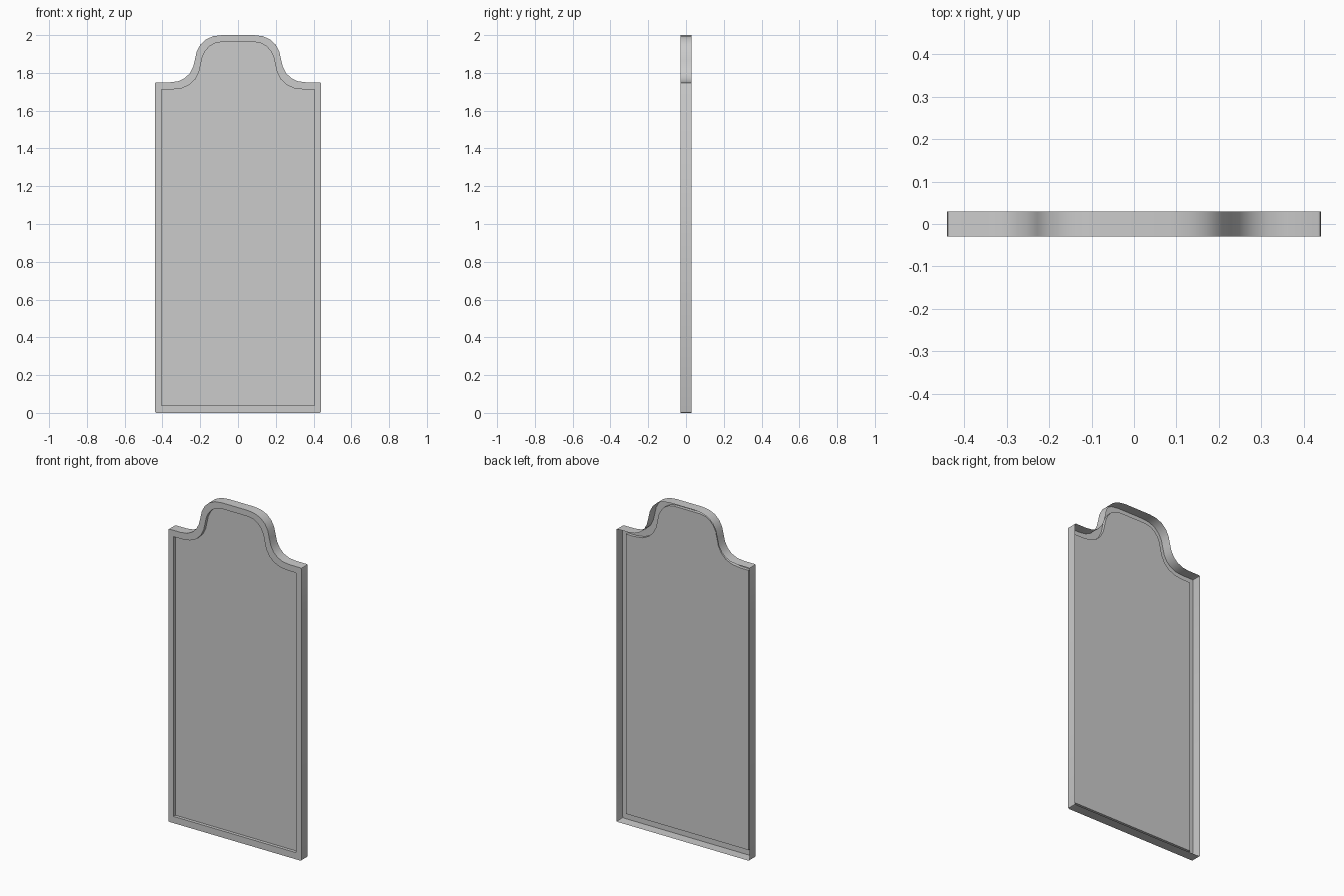
import bpy, bmesh, math
from mathutils import Vector
from mathutils.geometry import interpolate_bezier

if "Cube" in bpy.data.objects:
    bpy.data.objects.remove(bpy.data.objects["Cube"])

FRONT, BACK, PANEL = -0.03, 0.03, -0.011
SEG = 6


def curve(points):
    return [tuple(p) for p in interpolate_bezier(*[Vector(p) for p in points], SEG)]


def outline(corner_top, corner_bottom, convex, concave):
    """Closed loop of (x, z): right half from the crown down, then mirrored."""
    half = curve(convex) + curve(concave)[1:] + corner_top + corner_bottom
    return half + [(-x, z) for x, z in reversed(half)]


# Outer edge with tiny rounded corners
r = 0.004
outer = outline(
    [(0.44 - 2 * r, 1.75), (0.44 - r * 0.6, 1.75 - r * 0.6), (0.44, 1.75 - 2 * r)],
    [(0.44, 2 * r), (0.44 - r * 0.6, r * 0.6), (0.44 - 2 * r, 0)],
    [(0.085, 2.0), (0.17, 2.0), (0.22, 1.95), (0.228, 1.87)],
    [(0.228, 1.87), (0.238, 1.80), (0.28, 1.75), (0.36, 1.75)])

# Inner edge with square corners
inner = outline(
    [(0.405, 1.712)] * 3, [(0.405, 0.04)] * 3,
    [(0.085, 1.964), (0.15, 1.964), (0.19, 1.91), (0.196, 1.85)],
    [(0.196, 1.85), (0.206, 1.77), (0.25, 1.712), (0.35, 1.712)])

bm = bmesh.new()


def loop(points, y):
    return [bm.verts.new((x, y, z)) for x, z in points]


def bridge(a, b):
    n = len(a)
    for i in range(n):
        j = (i + 1) % n
        bm.faces.new((a[i], a[j], b[j], b[i]))


# Open-backed shell: side wall, front rim, recess wall, sunken panel
rings = [loop(outer, BACK), loop(outer, FRONT), loop(inner, FRONT), loop(inner, PANEL)]
for a, b in zip(rings, rings[1:]):
    bridge(a, b)
bm.faces.new(rings[-1])
bmesh.ops.remove_doubles(bm, verts=bm.verts, dist=0.0005)
bmesh.ops.recalc_face_normals(bm, faces=bm.faces)
bm.normal_update()
panel = max(bm.faces, key=lambda f: f.calc_area())
if panel.normal.y > 0:
    bmesh.ops.reverse_faces(bm, faces=bm.faces)

mesh = bpy.data.meshes.new("arched_panel")
bm.to_mesh(mesh)
bm.free()
obj = bpy.data.objects.new("arched_panel", mesh)
bpy.context.collection.objects.link(obj)
bpy.context.view_layer.objects.active = obj
obj.select_set(True)
bpy.ops.object.shade_smooth_by_angle(angle=math.radians(35))
